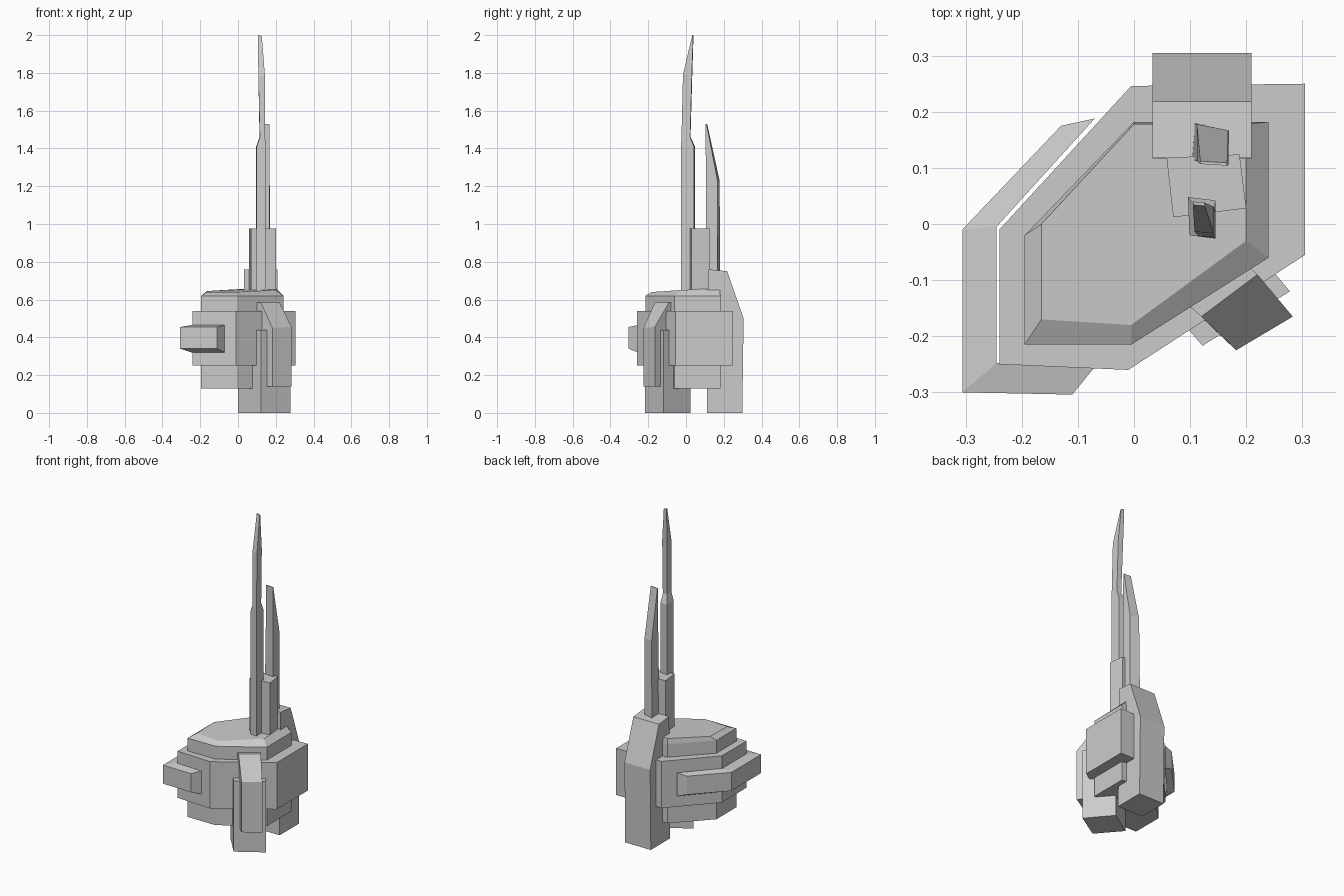
import bpy, bmesh


def loft(name, rings):
    """Skin equal-length rings of 3D points and cap both ends."""
    bm = bmesh.new()
    loops = [[bm.verts.new(p) for p in ring] for ring in rings]
    n = len(loops[0])
    for a, b in zip(loops, loops[1:]):
        for i in range(n):
            j = (i + 1) % n
            bm.faces.new((a[i], a[j], b[j], b[i]))
    bm.faces.new(loops[0][::-1])
    bm.faces.new(loops[-1])
    bmesh.ops.recalc_face_normals(bm, faces=bm.faces)
    mesh = bpy.data.meshes.new(name)
    bm.to_mesh(mesh)
    bm.free()
    obj = bpy.data.objects.new(name, mesh)
    bpy.context.collection.objects.link(obj)
    return obj


def flat(pts, z):
    return [(x, y, z) for x, y in pts]


def prism(name, pts, z0, z1):
    return loft(name, [flat(pts, z0), flat(pts, z1)])


# Hexagonal core with a chamfered, slightly tilted roof
core = [(-.195, -.215), (-.005, -.215), (.24, -.06), (.24, .182), (0, .182), (-.195, -.02)]
roof = [(-.165, -.17, .64), (-.005, -.18, .64), (.2, -.03, .65),
        (.2, .178, .66), (0, .178, .655), (-.165, 0, .645)]
loft("core_body", [flat(core, .13), flat(core, .62), roof])

# Wider band around the core
band = [(-.24, -.25), (-.01, -.26), (.305, -.055), (.305, .25), (-.005, .246), (-.24, -.01)]
prism("body_band", band, .25, .54)

# C-shaped bumper wrapped around the left side, thinner outside
outer = [(-.11, -.304), (-.306, -.3), (-.306, -.01), (-.13, .175)]
inner = [(-.07, -.255), (-.245, -.248), (-.245, -.005), (-.07, .188)]
loft("side_bumper", [[(*i, .32), (*o, .34), (*o, .455), (*i, .465)]
                     for o, i in zip(outer, inner)])

# Front corner leg and its raised sloping fin
prism("front_leg", [(.122, -.217), (.278, -.12), (.155, .025), (0, -.075)], 0, .44)
fin_l = [(.06, -.11, .14), (.182, -.225, .14), (.182, -.225, .45), (.12, -.165, .585), (.06, -.11, .585)]
fin_r = [(.16, -.03, .14), (.283, -.165, .14), (.283, -.165, .455), (.22, -.09, .585), (.16, -.03, .585)]
loft("leg_fin", [fin_l, fin_r])

# Back leg slab with a sloped rear
profile = [(.11, 0), (.298, 0), (.305, .5), (.218, .75), (.118, .76)]
loft("back_leg", [[(x, y, z) for y, z in profile] for x in (.033, .209)])

# Antenna base block
prism("antenna_base", [(.07, .012), (.2, .028), (.188, .124), (.058, .118)], .62, .975)

# Tall front antenna: thick shaft, thin blade, slanted tip
shaft = [(.099, -.02), (.145, -.026), (.145, .042), (.096, .048)]
loft("tall_antenna", [
    flat(shaft, .62), flat(shaft, 1.41),
    flat([(.116, -.022), (.144, -.024), (.144, .022), (.114, .024)], 1.46),
    [(.108, -.014, 1.77), (.142, -.016, 1.79), (.142, .031, 1.79), (.108, .033, 1.78)],
    [(.105, .034, 2), (.126, .032, 1.995), (.126, .038, 1.995), (.105, .04, 2)]])

# Shorter back antenna cut to a wedge
low = [(.101, .113), (.168, .105), (.17, .166), (.107, .181)]
loft("back_antenna", [
    flat(low, .62), flat([(.112, .112), (.168, .105), (.168, .167), (.112, .178)], 1.23),
    flat([(.118, .107), (.166, .104), (.166, .109), (.118, .112)], 1.53)])
